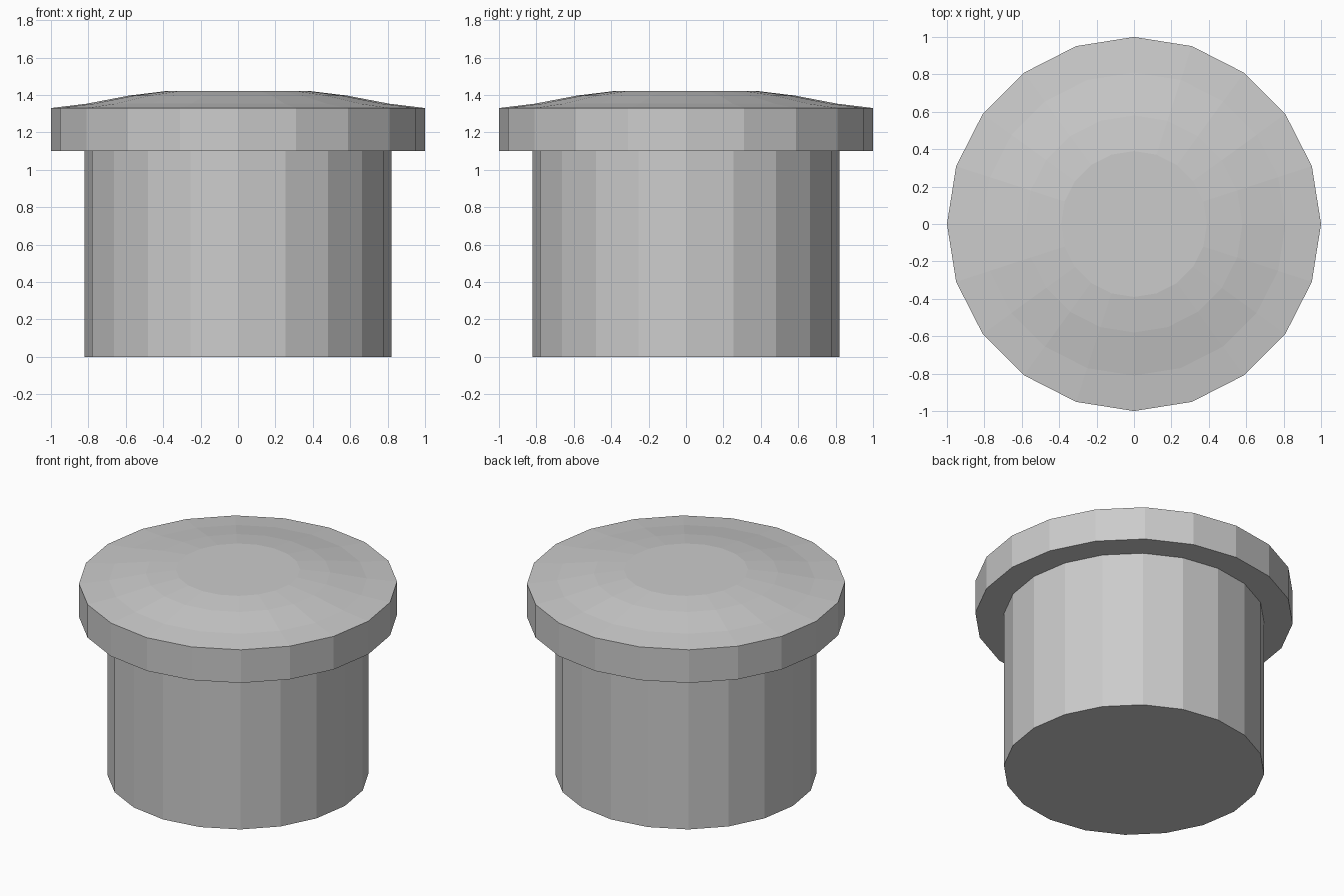
import bpy, bmesh
from math import cos, sin, tau

if "Cube" in bpy.data.objects:
    bpy.data.objects.remove(bpy.data.objects["Cube"])

SIDES = 20


def lathe(name, profile):
    """Revolve (radius, z) points into a closed, flat-shaded solid."""
    bm = bmesh.new()
    rings = [[bm.verts.new((r * cos(tau * i / SIDES), r * sin(tau * i / SIDES), z))
              for i in range(SIDES)] for r, z in profile]
    for low, high in zip(rings, rings[1:]):
        for i in range(SIDES):
            j = (i + 1) % SIDES
            bm.faces.new((low[i], low[j], high[j], high[i]))
    bm.faces.new(rings[0][::-1])
    bm.faces.new(rings[-1])
    mesh = bpy.data.meshes.new(name)
    bm.to_mesh(mesh)
    bm.free()
    obj = bpy.data.objects.new(name, mesh)
    bpy.context.collection.objects.link(obj)
    return obj


# Plug: straight shank, overhanging rim and shallow domed top
lathe("flanged_plug", [
    (0.82, 0.0), (0.82, 1.1),                 # shank
    (1.0, 1.1), (1.0, 1.33),                  # rim
    (0.81, 1.353), (0.58, 1.397), (0.39, 1.42),  # dome
])
